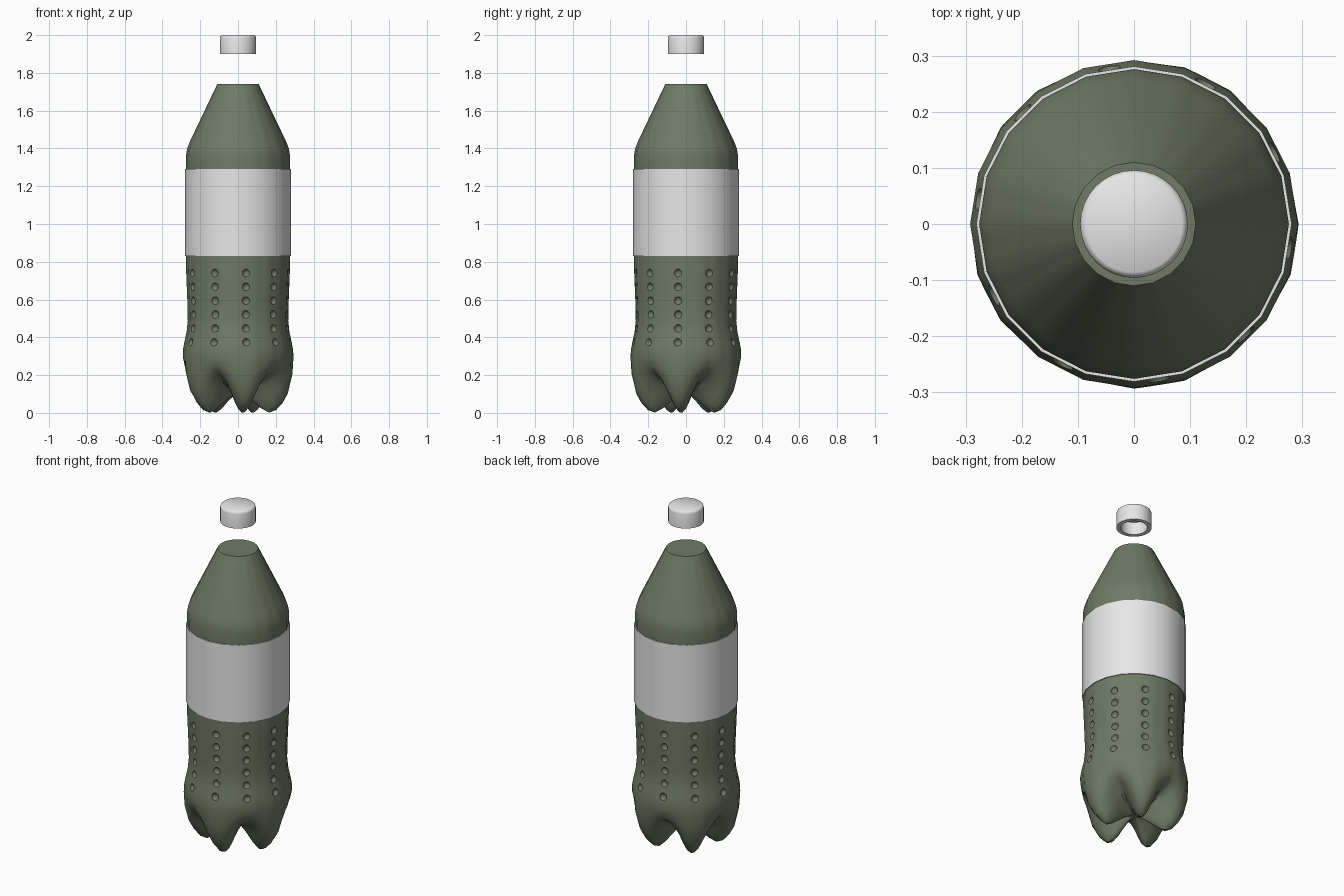
import bpy, bmesh, math
from mathutils import Matrix

if "Cube" in bpy.data.objects:
    bpy.data.objects.remove(bpy.data.objects["Cube"])

RAD = math.radians
SIDES = 20          # visible facets round the bottle
SEG = 60            # mesh columns (three per facet)


def material(name, rgb):
    m = bpy.data.materials.new(name)
    m.diffuse_color = (*rgb, 1)
    m.use_nodes = True
    m.node_tree.nodes["Principled BSDF"].inputs["Base Color"].default_value = m.diffuse_color
    return m


green = material("dull_green", (0.16, 0.195, 0.13))
grey = material("light_grey", (0.8, 0.8, 0.8))


def make_object(name, bm, mat, angle=40):
    bmesh.ops.recalc_face_normals(bm, faces=bm.faces)
    me = bpy.data.meshes.new(name)
    bm.to_mesh(me)
    bm.free()
    ob = bpy.data.objects.new(name, me)
    bpy.context.collection.objects.link(ob)
    me.materials.append(mat)
    smooth(ob, angle)
    return ob


def smooth(ob, angle):
    bpy.ops.object.select_all(action='DESELECT')
    ob.select_set(True)
    bpy.context.view_layer.objects.active = ob
    bpy.ops.object.shade_smooth_by_angle(angle=RAD(angle))


def skin(bm, rings, closed=False):
    pairs = list(zip(rings, rings[1:]))
    if closed:
        pairs.append((rings[-1], rings[0]))
    for a, b in pairs:
        n = len(a)
        for i in range(n):
            j = (i + 1) % n
            bm.faces.new((a[i], a[j], b[j], b[i]))


def ring(bm, r, z, n):
    return [bm.verts.new((r * math.cos(2 * math.pi * i / n),
                          r * math.sin(2 * math.pi * i / n), z)) for i in range(n)]


# Base meridians (radius, height) down a foot and down the valley between feet
foot = [(.294, .29), (.290, .20), (.268, .10), (.24, .05), (.205, .012),
        (.17, 0), (.13, .02), (.08, .06), (.035, .09)]
valley = [(.290, .29), (.279, .25), (.255, .222), (.22, .20), (.18, .175),
          (.15, .155), (.12, .14), (.08, .12), (.035, .105)]
# Upper profile of the bottle
wall = [(.292, .33), (.285, .37), (.272, .43), (.266, .49), (.267, .56), (.271, .66),
        (.275, .76), (.276, .83), (.276, 1.29), (.276, 1.36), (.270, 1.395),
        (.258, 1.43), (.11, 1.74)]


def facet(deg):
    """Radius factor that turns a circle into a 20-sided outline."""
    return math.cos(RAD(9)) / math.cos(RAD(deg % 18 - 9))


# Bottle body with five feet
bm = bmesh.new()
rings = []
for k in range(len(foot) - 1, -1, -1):
    row = []
    for i in range(SEG):
        deg = 360 * i / SEG
        w = 0.5 + 0.5 * math.cos(5 * RAD(deg + 9))
        r = (foot[k][0] * w + valley[k][0] * (1 - w)) * facet(deg)
        z = foot[k][1] * w + valley[k][1] * (1 - w)
        row.append(bm.verts.new((r * math.cos(RAD(deg)), r * math.sin(RAD(deg)), z)))
    rings.append(row)
for r, z in wall:
    rings.append([bm.verts.new((r * facet(6 * i) * math.cos(RAD(6 * i)),
                                r * facet(6 * i) * math.sin(RAD(6 * i)), z))
                  for i in range(SEG)])
skin(bm, rings)
centre = bm.verts.new((0, 0, .10))
for i in range(SEG):
    bm.faces.new((centre, rings[0][(i + 1) % SEG], rings[0][i]))
bm.faces.new(rings[-1])
body = make_object("bottle_body", bm, green)


def wall_radius(z):
    for (r0, z0), (r1, z1) in zip(wall, wall[1:]):
        if z0 <= z <= z1:
            return r0 + (r1 - r0) * (z - z0) / (z1 - z0)


# Ten columns of round grip dimples, cut into the body
bm = bmesh.new()
for col in range(10):
    a = RAD(-9 + 36 * col)
    for row in range(6):
        z = .74 - .073 * row
        r = wall_radius(z) * math.cos(RAD(9)) + .007
        bmesh.ops.create_uvsphere(bm, u_segments=12, v_segments=8, radius=.022,
                                  matrix=Matrix.Translation((r * math.cos(a), r * math.sin(a), z)))
cutter = make_object("dimple_cutter", bm, green)
cutter.hide_render = True
mod = body.modifiers.new("dimples", 'BOOLEAN')
mod.operation = 'DIFFERENCE'
mod.solver = 'EXACT'
mod.object = cutter
bpy.context.view_layer.objects.active = body
bpy.ops.object.modifier_apply(modifier=mod.name)
bpy.data.objects.remove(cutter)
smooth(body, 40)

# Label sleeve round the middle
bm = bmesh.new()
skin(bm, [ring(bm, r, z, SIDES) for r, z in
          ((.281, .83), (.281, 1.29), (.274, 1.29), (.274, .83))], closed=True)
make_object("label_sleeve", bm, grey)

# Hollow screw cap floating above the neck
bm = bmesh.new()
rings = [ring(bm, r, z, 32) for r, z in
         ((.072, 1.975), (.072, 1.9), (.096, 1.9), (.096, 1.985), (.093, 1.995), (.086, 2.0))]
skin(bm, rings)
bm.faces.new(rings[0])
bm.faces.new(rings[-1])
make_object("bottle_cap", bm, grey)
